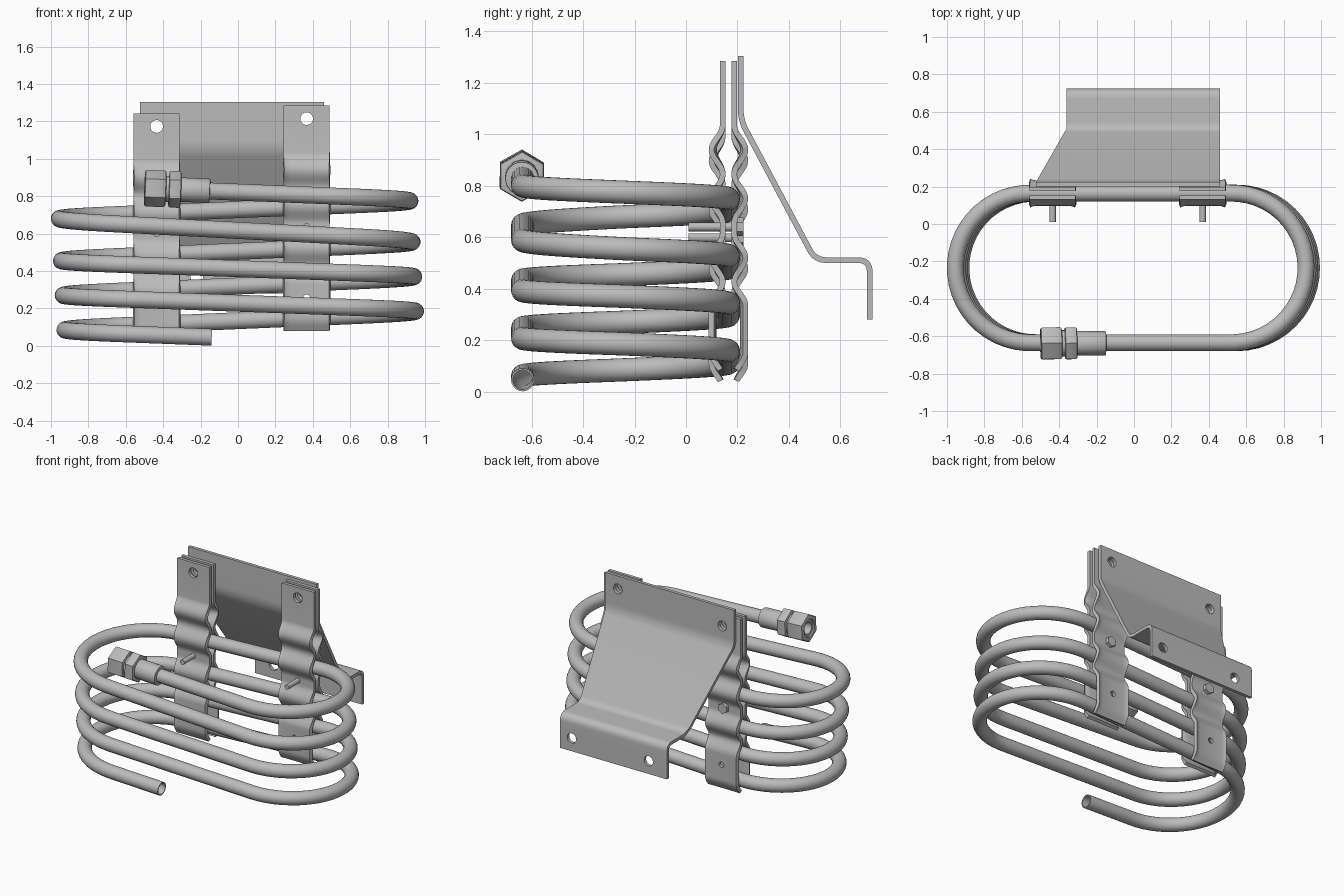
import bpy, bmesh, math
from mathutils import Vector, Matrix

if "Cube" in bpy.data.objects:
    bpy.data.objects.remove(bpy.data.objects["Cube"], do_unlink=True)

steel = bpy.data.materials.new("grey steel")
steel.use_nodes = True
STEEL = (0.5, 0.5, 0.5, 1)
steel.diffuse_color = STEEL
steel.node_tree.nodes["Principled BSDF"].inputs["Base Color"].default_value = STEEL

parts = []
BACK_Y = 0.165      # centre line of the rear tube runs
THICK = 0.022       # sheet metal


def finish(name, bm, keep=True):
    """Turn a bmesh into an object."""
    bmesh.ops.recalc_face_normals(bm, faces=bm.faces)
    mesh = bpy.data.meshes.new(name)
    bm.to_mesh(mesh)
    bm.free()
    obj = bpy.data.objects.new(name, mesh)
    bpy.context.collection.objects.link(obj)
    if keep:
        mesh.materials.append(steel)
        parts.append(obj)
    return obj


def grid(name, rows, closed=False):
    """Skin a list of equal-length point rows."""
    bm = bmesh.new()
    verts = [[bm.verts.new(p) for p in row] for row in rows]
    n = len(rows[0])
    for a, b in zip(verts, verts[1:]):
        for j in range(n if closed else n - 1):
            k = (j + 1) % n
            bm.faces.new((a[j], a[k], b[k], b[j]))
    return finish(name, bm)


def along(axis, centre):
    """Matrix that lays a z cylinder along an axis."""
    turn = Vector(axis).to_track_quat('Z', 'Y').to_matrix().to_4x4()
    return Matrix.Translation(centre) @ turn


def rod(bm, axis, centre, radius, length, sides=24, spin=0.0):
    bmesh.ops.create_cone(bm, cap_ends=True, segments=sides, radius1=radius, radius2=radius,
                          depth=length, matrix=along(axis, centre) @ Matrix.Rotation(spin, 4, 'Z'))


def bake(obj):
    graph = bpy.context.evaluated_depsgraph_get()
    mesh = bpy.data.meshes.new_from_object(obj.evaluated_get(graph))
    obj.modifiers.clear()
    obj.data = mesh


def thicken(obj, amount, offset=0.0):
    mod = obj.modifiers.new("thickness", 'SOLIDIFY')
    mod.thickness, mod.offset, mod.use_even_offset = amount, offset, True
    bake(obj)


def drill(obj, holes, axis=(0, 1, 0), length=0.2):
    """Cut round holes given as (centre, radius)."""
    bm = bmesh.new()
    for centre, radius in holes:
        rod(bm, axis, centre, radius, length, 28)
    cutter = finish("hole_cutter", bm, keep=False)
    cutter.hide_render = True
    mod = obj.modifiers.new("holes", 'BOOLEAN')
    mod.operation, mod.solver, mod.object = 'DIFFERENCE', 'EXACT', cutter
    bake(obj)
    bpy.data.objects.remove(cutter, do_unlink=True)


# Coil: an oblong helix, heights given at each right and left end
HEIGHTS = [-0.005, 0.085, 0.185, 0.27, 0.37, 0.455, 0.555, 0.68, 0.775, 0.87]
BEND, HALF, TUBE = 0.4, 0.54, 0.045


def coil_point(t):
    i = int(t)
    f = t - i
    quarter = BEND * math.pi / 2
    a = f * 2 * (quarter + HALF)
    if a < quarter:
        x, y = HALF + BEND * math.cos(a / BEND), -BEND * math.sin(a / BEND)
    elif a < quarter + 2 * HALF:
        x, y = HALF - (a - quarter), -BEND
    else:
        b = (a - quarter - 2 * HALF) / BEND
        x, y = -HALF - BEND * math.sin(b), -BEND * math.cos(b)
    if i % 2:
        x, y = -x, -y
    z = HEIGHTS[i] + (HEIGHTS[i + 1] - HEIGHTS[i]) * f
    return Vector((x - 0.05 * (z - 0.37), y + BACK_Y - BEND, z))


T0, T1, STEPS = 0.567, 8.62, 360
rings = []
for s in range(STEPS + 1):
    t = T0 + (T1 - T0) * s / STEPS
    p = coil_point(t)
    tangent = (coil_point(t + 0.004) - coil_point(t - 0.004)).normalized()
    side = tangent.cross(Vector((0, 0, 1))).normalized()
    up = side.cross(tangent)
    angles = [math.tau * j / 24 for j in range(24)]
    rings.append([p + (side * math.cos(a) + up * math.sin(a)) * TUBE for a in angles])
thicken(grid("coil_tube", rings, closed=True), 0.007, -1.0)

# Compression fitting on the upper end of the coil
AXIS = Vector((-1, 0, 0.045)).normalized()


def fitting(name, x0, x1, radius, bore, sides=32, bevel=0.006):
    centre = Vector(((x0 + x1) / 2, BACK_Y - 2 * BEND - 0.003, 0.835 - 0.045 * ((x0 + x1) / 2 + 0.3)))
    bm = bmesh.new()
    rod(bm, AXIS, centre, radius, x1 - x0, sides, math.pi / 6 if sides == 6 else 0)
    # keep one hex corner pointing up
    if sides == 6:
        top = max(bm.verts, key=lambda v: v.co.z).co - centre
        lean = math.atan2(top.y, top.z)
        bmesh.ops.rotate(bm, verts=bm.verts, cent=centre, matrix=Matrix.Rotation(lean, 3, 'X'))
    caps = [f for f in bm.faces if abs(f.normal.dot(AXIS)) > 0.9]
    rims = list({e for f in caps for e in f.edges})
    bmesh.ops.bevel(bm, geom=rims, offset=bevel, segments=2, profile=0.5, affect='EDGES')
    drill(finish(name, bm), [(centre, bore)], AXIS, 0.5)


fitting("fitting_sleeve", -0.31, -0.15, 0.065, 0.04)
fitting("fitting_lock_nut", -0.37, -0.305, 0.098, 0.04, 6, 0.01)
fitting("fitting_neck", -0.395, -0.36, 0.07, 0.04)
fitting("fitting_end_nut", -0.5, -0.385, 0.098, 0.058, 6, 0.012)
fitting("fitting_insert", -0.49, -0.36, 0.0585, 0.04, 32, 0.004)


# Clamp straps: paired plates that bulge around the tubes
def bulge(z):
    if 0.15 <= z <= 0.335:
        return 1.0
    near = min(abs(z - c) for c in (0.15, 0.335, 0.52, 0.75, 0.94)) / 0.093
    return 0.5 + 0.5 * math.cos(math.pi * near) if near < 1 else 0.0


COLUMNS = [(-1, 1), (-0.87, 0.35), (-0.7, 0), (0.7, 0), (0.87, 0.35), (1, 1)]
LEVELS = [0.085 + 0.012 * i for i in range(80)] + [1.285]

for label, cx, drop in (("right", -0.435, 0.042), ("left", 0.367, 0.0)):
    for place, sign in (("front", -1), ("rear", 1)):
        rows = []
        for z in LEVELS:
            b = bulge(z)
            rows.append([(cx + 0.1235 * u, BACK_Y + sign * (0.0225 + b * (0.034 + 0.01 * flare)), z - drop)
                         for u, flare in COLUMNS])
        plate = grid(f"{label}_{place}_strap", rows)
        thicken(plate, THICK)
        drill(plate, [((cx, BACK_Y, 1.215 - drop), 0.034), ((cx, BACK_Y, 0.255 - drop), 0.019)])
    # Clamp bolt with its hex head at the rear
    bm = bmesh.new()
    rod(bm, (0, 1, 0), (cx, 0.11, 0.64 - drop), 0.017, 0.2)
    rod(bm, (0, 1, 0), (cx, 0.21, 0.64 - drop), 0.036, 0.026, 6)
    finish(f"{label}_clamp_bolt", bm)

# Mounting bracket: one bent sheet, tapered on one side
corners = [Vector(c) for c in ((0.2125, 1.305), (0.2125, 1.055), (0.502, 0.511), (0.714, 0.511), (0.714, 0.28))]
profile = [corners[0]]
for before, p, after in zip(corners, corners[1:], corners[2:]):
    a = p + (before - p).normalized() * 0.045
    c = p + (after - p).normalized() * 0.045
    for k in range(9):
        profile.append(a.lerp(p, k / 8).lerp(p.lerp(c, k / 8), k / 8))
profile.append(corners[-1])


def left_edge(y):
    f = min(max((y - 0.2125) / 0.29, 0), 1)
    return -0.525 + 0.165 * f


bracket = grid("mounting_bracket", [[(left_edge(y), y, z), (0.46, y, z)] for y, z in profile])
thicken(bracket, THICK)
drill(bracket, [((-0.435, 0.2125, 1.173), 0.034), ((0.367, 0.2125, 1.215), 0.034),
                ((-0.22, 0.714, 0.37), 0.034), ((0.37, 0.714, 0.37), 0.034)])

# Smooth round surfaces while keeping sharp edges
bpy.ops.object.select_all(action='DESELECT')
for obj in parts:
    obj.select_set(True)
bpy.context.view_layer.objects.active = parts[0]
bpy.ops.object.shade_smooth_by_angle(angle=math.radians(32))
